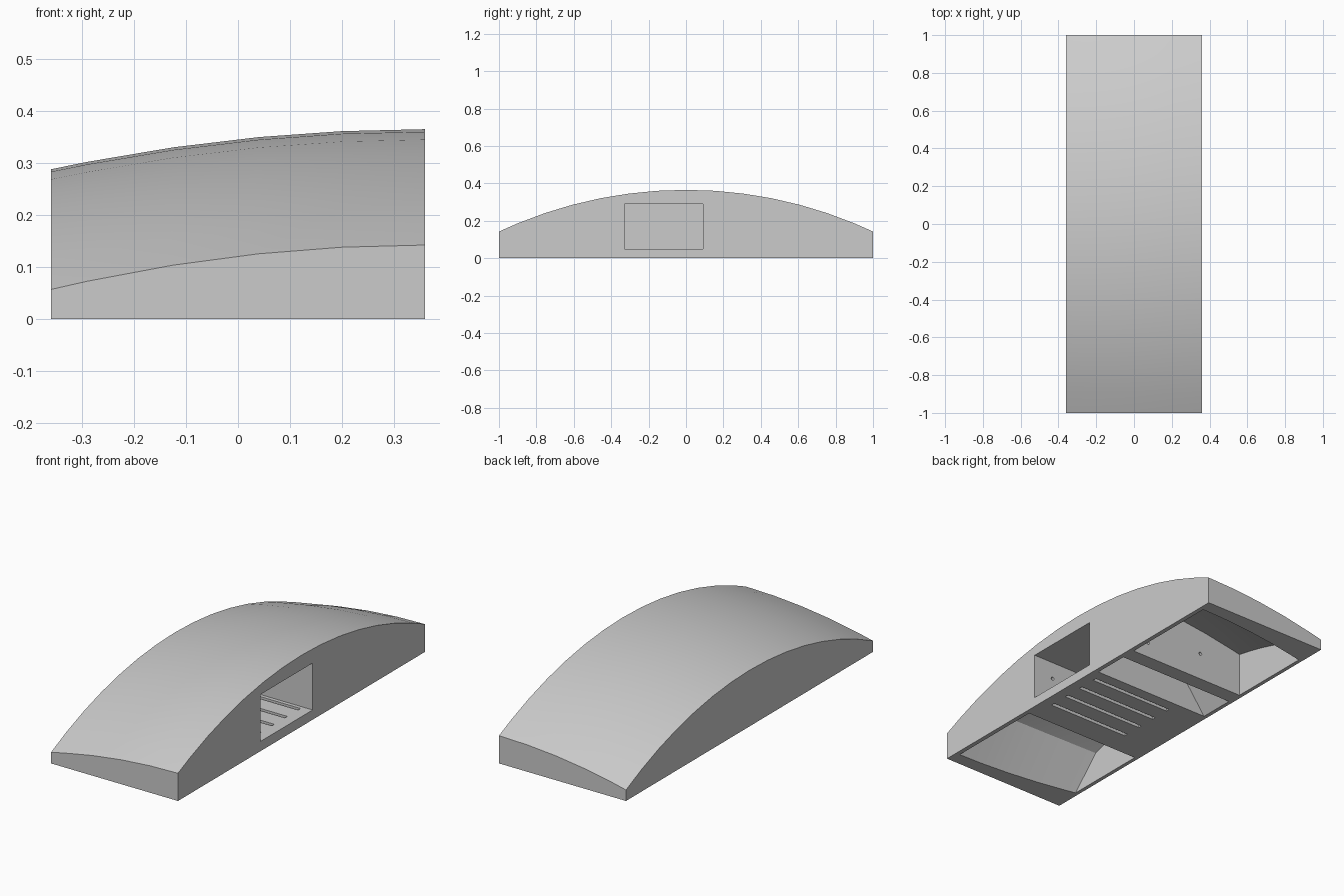
import bpy, bmesh
from math import sin, cos, sqrt, radians

if "Cube" in bpy.data.objects:
    bpy.data.objects.remove(bpy.data.objects["Cube"])

HALF_X = 0.36
AXIS_Z = -1.989          # height of the axis the curved top turns about
WALL = 0.026
STATIONS = [-0.29, -0.125, 0.04, 0.2]


def radius(x):
    """Radius of the curved top, falling away towards the right side."""
    return 2.354 - (HALF_X - x) ** 2 / 6.72


def top_z(x, y):
    return sqrt(radius(x) ** 2 - y * y) + AXIS_Z


def loft(name, x0, x1, section, lean=0.0):
    """Join the y-z sections along x; lean tilts the x0 end inwards."""
    bm = bmesh.new()
    rings = []
    for x in [x0] + [s for s in STATIONS if x0 < s < x1 and not lean] + [x1]:
        ring = []
        for y, z in section(x):
            shift = lean * z if x == x0 else 0
            ring.append(bm.verts.new((x + shift, y, z)))
        rings.append(ring)
    for a, b in zip(rings, rings[1:]):
        for i in range(len(a)):
            j = (i + 1) % len(a)
            bm.faces.new((a[i], a[j], b[j], b[i]))
    bm.faces.new(rings[0])
    bm.faces.new(rings[-1])
    bmesh.ops.recalc_face_normals(bm, faces=bm.faces)
    mesh = bpy.data.meshes.new(name)
    bm.to_mesh(mesh)
    bm.free()
    obj = bpy.data.objects.new(name, mesh)
    bpy.context.collection.objects.link(obj)
    return obj


def box(name, x0, x1, y0, y1, z0, z1):
    return loft(name, x0, x1, lambda x: [(y0, z0), (y1, z0), (y1, z1), (y0, z1)])


# Solid domed body with a flat base
def body_section(x):
    arc = [radius(x) * sin(radians(3.75 * k)) for k in range(-6, 7)]
    ys = [-1] + arc + [1]
    return [(y, top_z(x, y)) for y in ys] + [(1, 0), (-1, 0)]


body = loft("curved_housing", -HALF_X, HALF_X, body_section)
cutters = []

# End pockets, open below, with sloped outer walls
for side in (-1, 1):
    def pocket(x):
        rim = 0.93 - 1.07 * (radius(HALF_X) - radius(x))
        kink = rim - 0.155
        pts = [(0.40, -0.05), (0.40, top_z(x, 0.40) - WALL)]
        for k in range(1, 5):
            y = 0.40 + (kink - 0.40) * k / 4
            pts.append((y, top_z(x, y) - WALL))
        pts += [(rim, 0), (rim, -0.05)]
        return [(side * y, z) for y, z in pts]
    cutters.append(loft("end_pocket_cutter", -0.34, 0.337, pocket))


# Narrow middle pocket with a leaning side wall
def narrow_pocket(x):
    tops = [(y, top_z(x, y) - WALL if x > 0 else 0.25) for y in (0.32, 0.13)]
    return [(0.13, -0.05), (0.32, -0.05)] + tops


cutters.append(loft("narrow_pocket_cutter", -0.34, 0.337, narrow_pocket, lean=0.75))

# Side compartment and the vent slots in its floor
cutters.append(box("compartment_cutter", -0.2, 0.5, -0.33, 0.09, 0.05, 0.29))
for k in range(4):
    y = -0.257 + 0.106 * k
    cutters.append(box("slot_cutter", -0.165, 0.305, y - 0.01, y + 0.01, -0.05, 0.1))


# Small cable holes through the dividing walls
def hole(x, y0, y1, z):
    bm = bmesh.new()
    bmesh.ops.create_cone(bm, cap_ends=True, segments=12, radius1=0.009,
                          radius2=0.009, depth=y1 - y0)
    for v in bm.verts:
        v.co = (x + v.co.x, (y0 + y1) / 2 + v.co.z, z - v.co.y)
    mesh = bpy.data.meshes.new("hole_cutter")
    bm.to_mesh(mesh)
    bm.free()
    obj = bpy.data.objects.new("hole_cutter", mesh)
    bpy.context.collection.objects.link(obj)
    return obj


cutters.append(hole(0.245, -0.45, -0.28, 0.2))
cutters.append(hole(0.245, 0.25, 0.45, 0.08))
cutters.append(hole(-0.09, 0.25, 0.45, 0.143))

for cutter in cutters:
    cutter.hide_render = True
    mod = body.modifiers.new("cut", "BOOLEAN")
    mod.operation = "DIFFERENCE"
    mod.solver = "EXACT"
    mod.object = cutter

# Bake the cuts and drop the cutters
graph = bpy.context.evaluated_depsgraph_get()
baked = bpy.data.meshes.new_from_object(body.evaluated_get(graph))
body.modifiers.clear()
body.data = baked
for cutter in cutters:
    bpy.data.objects.remove(cutter)

# Plain grey finish
grey = bpy.data.materials.new("light_grey")
grey.use_nodes = True
colour = (0.6, 0.6, 0.6, 1)
grey.diffuse_color = colour
grey.node_tree.nodes["Principled BSDF"].inputs["Base Color"].default_value = colour
body.data.materials.clear()
body.data.materials.append(grey)

bpy.ops.object.select_all(action="DESELECT")
body.select_set(True)
bpy.context.view_layer.objects.active = body
bpy.ops.object.shade_smooth_by_angle(angle=radians(20))
